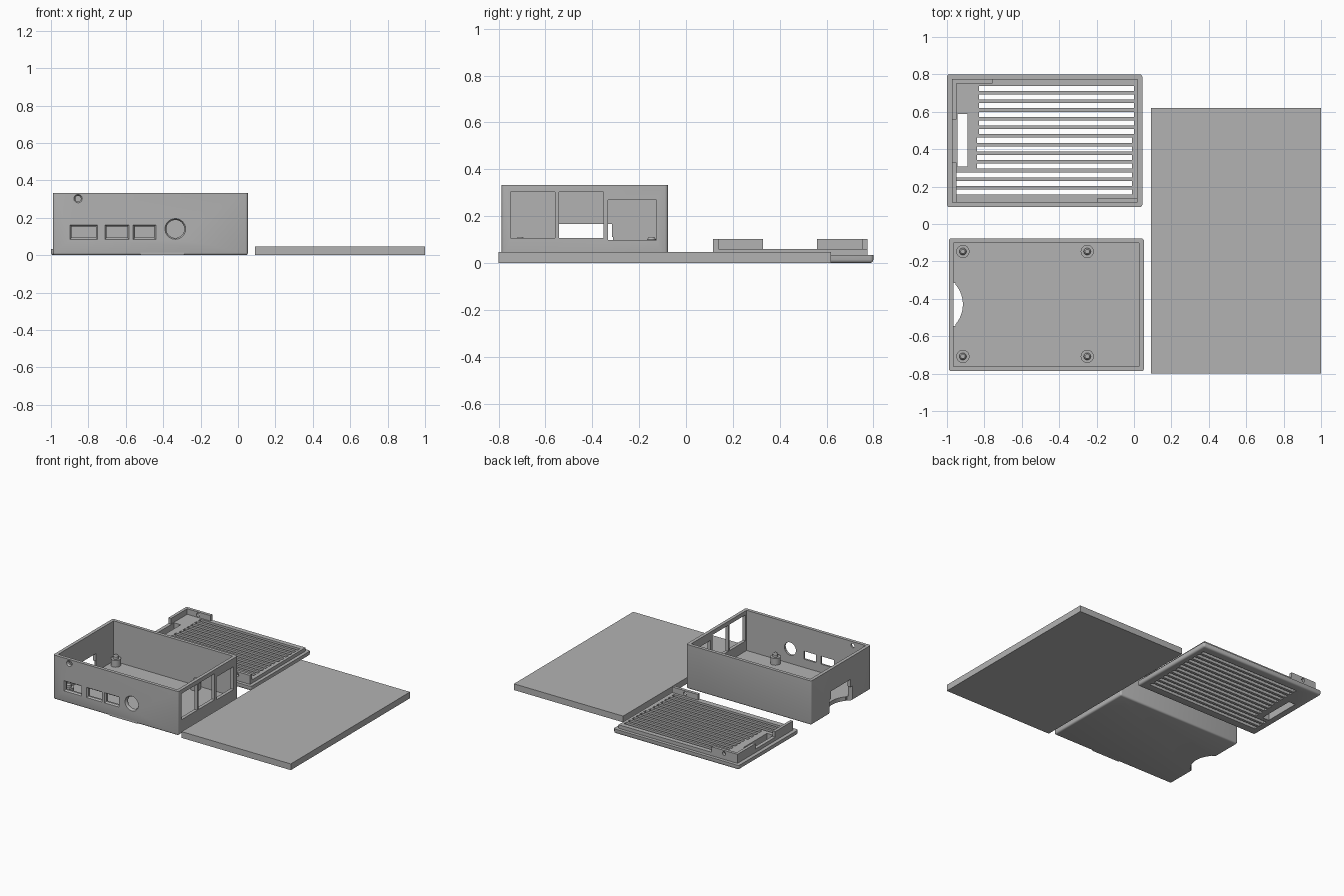
import bpy, bmesh, math
from mathutils import Matrix, Vector

if "Cube" in bpy.data.objects:
    bpy.data.objects.remove(bpy.data.objects["Cube"], do_unlink=True)

grey = bpy.data.materials.new("plain grey")
grey.use_nodes = True
GREY = (0.45, 0.45, 0.45, 1)
grey.diffuse_color = GREY
grey.node_tree.nodes["Principled BSDF"].inputs["Base Color"].default_value = GREY


def add_box(bm, x, y, z):
    """Axis-aligned box from three (low, high) ranges."""
    size = Vector((x[1] - x[0], y[1] - y[0], z[1] - z[0]))
    mid = Vector((sum(x) / 2, sum(y) / 2, sum(z) / 2))
    mat = Matrix.Translation(mid) @ Matrix.Diagonal((*size, 1))
    return bmesh.ops.create_cube(bm, size=1, matrix=mat)["verts"]


def add_round(bm, centre, r1, r2, depth, along_y=False, sides=32):
    """Cylinder or cone along z, or along y with r1 on the -y end."""
    turn = Matrix.Rotation(-math.pi / 2, 4, 'X') if along_y else Matrix()
    bmesh.ops.create_cone(bm, cap_ends=True, segments=sides, radius1=r1, radius2=r2,
                          depth=depth, matrix=Matrix.Translation(centre) @ turn)


def add_funnel(bm, x, z, y0, depth, grow):
    """Rectangular chamfer that is wider on its -y end."""
    cx, cz = sum(x) / 2, sum(z) / 2
    for v in add_box(bm, x, (y0, y0 + depth), z):
        if v.co.y < y0 + depth / 2:
            v.co.x += math.copysign(grow, v.co.x - cx)
            v.co.z += math.copysign(grow, v.co.z - cz)


def finish(bm, name):
    mesh = bpy.data.meshes.new(name)
    bm.to_mesh(mesh)
    bm.free()
    mesh.materials.append(grey)
    ob = bpy.data.objects.new(name, mesh)
    bpy.context.scene.collection.objects.link(ob)
    return ob


def rounded_box(x, y, z, radius):
    """Box with rounded upright corners and bottom edges, sharp on top."""
    bm = bmesh.new()
    add_box(bm, x, y, z)
    edges = [e for e in bm.edges if min(v.co.z for v in e.verts) < z[0] + 0.001]
    bmesh.ops.bevel(bm, geom=edges, offset=radius, segments=3, profile=0.5,
                    affect='EDGES')
    return bm


def combine(ob, bm, operation):
    """Apply a boolean with the given shapes and drop the helper."""
    helper = finish(bm, "helper")
    helper.hide_render = True
    mod = ob.modifiers.new("boolean", 'BOOLEAN')
    mod.object, mod.operation, mod.solver, mod.use_self = helper, operation, 'EXACT', True
    deps = bpy.context.evaluated_depsgraph_get()
    mesh = bpy.data.meshes.new_from_object(ob.evaluated_get(deps))
    ob.modifiers.clear()
    ob.data = mesh
    bpy.data.objects.remove(helper, do_unlink=True)


def smooth(ob):
    bpy.ops.object.select_all(action='DESELECT')
    ob.select_set(True)
    bpy.context.view_layer.objects.active = ob
    bpy.ops.object.shade_smooth_by_angle(angle=math.radians(32))


# Separate flat slab
bm = bmesh.new()
add_box(bm, (0.09, 1.0), (-0.8, 0.62), (0, 0.047))
finish(bm, "flat_slab")

# Open case: shell, then all of its openings
FRONT = -0.787
case = finish(rounded_box((-0.99, 0.053), (FRONT, -0.077), (0, 0.333), 0.013), "case")
bm = bmesh.new()
add_box(bm, (-0.965, 0.028), (-0.762, -0.102), (0.03, 0.4))
combine(case, bm, 'DIFFERENCE')

bm = bmesh.new()
# Port windows in the right-hand wall
for y, z in (((-0.75, -0.56), (0.107, 0.303)),
             ((-0.543, -0.353), (0.107, 0.303)),
             ((-0.333, -0.127), (0.098, 0.27))):
    add_box(bm, (0.0, 0.1), y, z)
# Card slot in the opposite wall
add_box(bm, (-1.05, -0.955), (-0.545, -0.315), (-0.05, 0.167))
combine(case, bm, 'DIFFERENCE')

# Curved finger notch in the floor
bm = bmesh.new()
add_round(bm, (-1.079, -0.43, 0.03), 0.164, 0.164, 0.16, sides=64)
combine(case, bm, 'DIFFERENCE')

# Front sockets: through holes, then their chamfers
sockets = [(-0.89, -0.76), (-0.702, -0.592), (-0.552, -0.448)]
rounds = [(-0.335, 0.14, 0.048), (-0.855, 0.302, 0.015)]
bm = bmesh.new()
for x in sockets:
    add_box(bm, x, (FRONT - 0.05, FRONT + 0.05), (0.093, 0.153))
for x, z, r in rounds:
    add_round(bm, (x, FRONT, z), r, r, 0.1, along_y=True)
combine(case, bm, 'DIFFERENCE')
bm = bmesh.new()
for x in sockets:
    add_funnel(bm, x, (0.093, 0.153), FRONT - 0.001, 0.012, 0.009)
for x, z, r in rounds:
    add_round(bm, (x, FRONT + 0.005, z), r + 0.008, r, 0.012, along_y=True)
combine(case, bm, 'DIFFERENCE')
smooth(case)

# Square sill that interrupts the rounded front bottom edge
bm = bmesh.new()
add_box(bm, (-0.52, -0.29), (FRONT, -0.77), (0, 0.014))
finish(bm, "front_sill")

# Standoffs with locating pins
bm = bmesh.new()
for x in (-0.915, -0.25):
    for y in (-0.147, -0.708):
        add_round(bm, (x, y, 0.055), 0.035, 0.035, 0.052)
        add_round(bm, (x, y, 0.09), 0.019, 0.019, 0.02)
        add_round(bm, (x, y, 0.105), 0.019, 0.012, 0.01)
smooth(finish(bm, "standoffs"))

# Lid: rounded plate, raised step and locating tabs
lid = finish(rounded_box((-1.0, 0.045), (0.09, 0.8), (0, 0.034), 0.014), "lid")
bm = bmesh.new()
add_box(bm, (-0.972, 0.02), (0.115, 0.775), (0.02, 0.06))
combine(lid, bm, 'UNION')
bm = bmesh.new()
add_box(bm, (-0.972, -0.757), (0.752, 0.775), (0.05, 0.102))
add_box(bm, (-0.972, -0.95), (0.56, 0.775), (0.05, 0.102))
add_box(bm, (-0.972, -0.95), (0.115, 0.328), (0.05, 0.102))
add_box(bm, (-0.195, 0.02), (0.115, 0.138), (0.05, 0.102))
combine(lid, bm, 'UNION')

# Vent slots, cable opening and screw holes in the lid
bm = bmesh.new()
for i in range(13):
    y = 0.725 - i * 0.0462
    left, right = (-0.83, 0.0) if i < 6 else (-0.84, -0.01) if i < 10 else (-0.948, -0.01)
    add_box(bm, (left, right), (y - 0.0135, y + 0.0135), (-0.05, 0.08))
add_box(bm, (-0.945, -0.89), (0.308, 0.588), (-0.05, 0.08))
for x, y in ((-0.86, 0.765), (-0.088, 0.125)):
    add_round(bm, (x, y, 0.079), 0.014, 0.014, 0.08, along_y=True, sides=20)
combine(lid, bm, 'DIFFERENCE')
smooth(lid)
